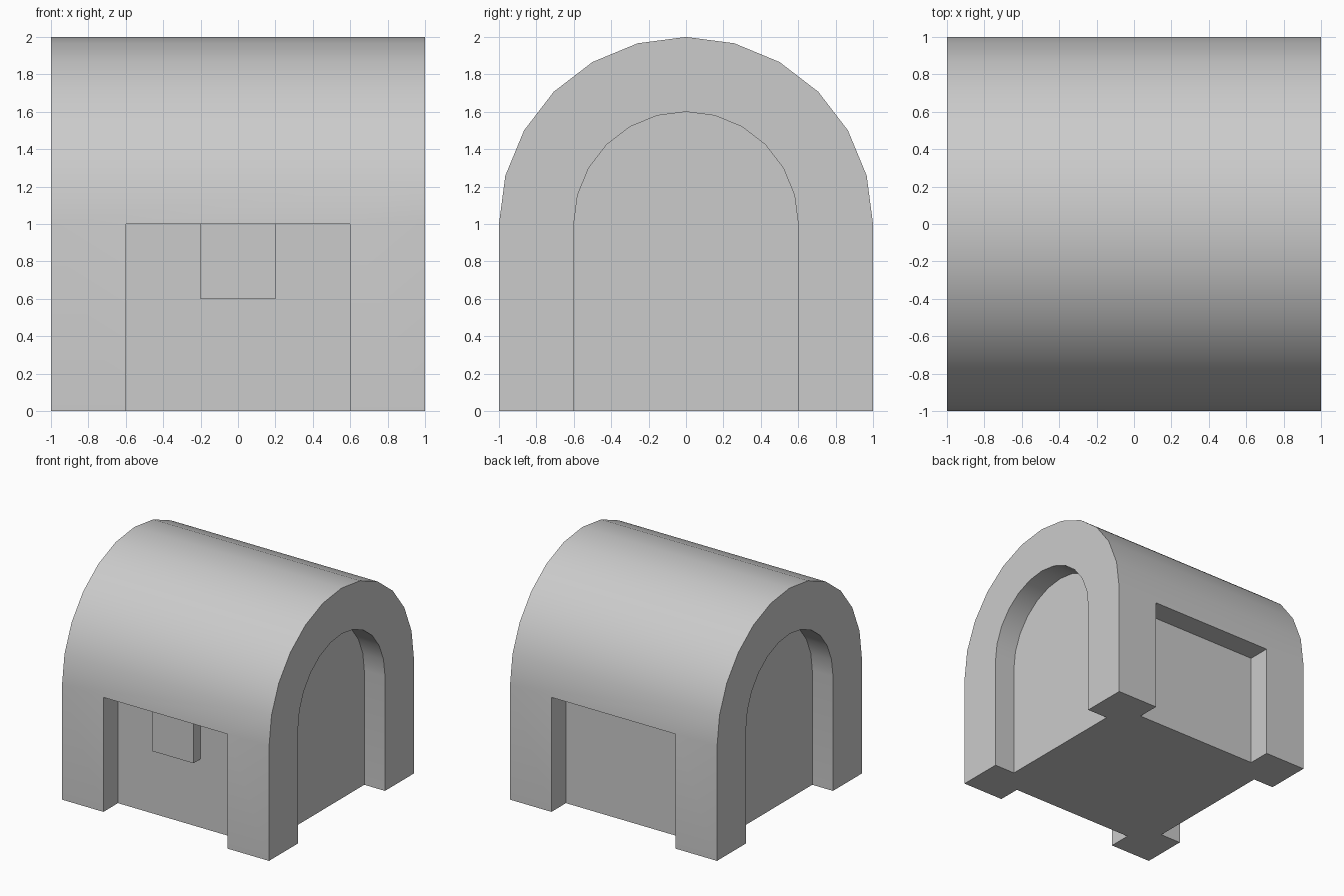
import bpy, bmesh, math
from mathutils import Vector

if "Cube" in bpy.data.objects:
    bpy.data.objects.remove(bpy.data.objects["Cube"])


def arch(radius, base):
    """Arched outline in (y, z): straight legs up to z = 1, then a 12-sided half round."""
    pts = [(radius * math.cos(math.pi * i / 12), 1 + radius * math.sin(math.pi * i / 12))
           for i in range(13)]
    return [(-radius, base), (radius, base)] + pts


def extrude_x(name, profile, x0, x1):
    """Solid made by sweeping a (y, z) profile from x0 to x1."""
    bm = bmesh.new()
    face = bm.faces.new([bm.verts.new((x0, y, z)) for y, z in profile])
    ext = bmesh.ops.extrude_face_region(bm, geom=[face], use_keep_orig=True)
    verts = [g for g in ext["geom"] if isinstance(g, bmesh.types.BMVert)]
    bmesh.ops.translate(bm, verts=verts, vec=Vector((x1 - x0, 0, 0)))
    bmesh.ops.recalc_face_normals(bm, faces=bm.faces)
    mesh = bpy.data.meshes.new(name)
    bm.to_mesh(mesh)
    bm.free()
    obj = bpy.data.objects.new(name, mesh)
    bpy.context.collection.objects.link(obj)
    return obj


def box(name, x0, x1, y0, y1, z0, z1):
    return extrude_x(name, [(y0, z0), (y1, z0), (y1, z1), (y0, z1)], x0, x1)


# Vaulted body
body = extrude_x("vaulted_body", arch(1.0, 0), -1, 1)

# Recesses: arched niches at the two ends, square ones at front and back
cutters = []
for s in (-1, 1):
    cutters.append(extrude_x("arched_niche_cutter", arch(0.6, -0.5), *sorted((s * 0.8, s * 1.5))))
    cutters.append(box("square_recess_cutter", -0.6, 0.6, *sorted((s * 0.8, s * 1.5)), -0.5, 1))

bpy.context.view_layer.objects.active = body
body.select_set(True)
for cutter in cutters:
    cutter.hide_render = True
    mod = body.modifiers.new("recess", 'BOOLEAN')
    mod.operation = 'DIFFERENCE'
    mod.solver = 'EXACT'
    mod.object = cutter
    bpy.ops.object.modifier_apply(modifier=mod.name)
for cutter in cutters:
    bpy.data.objects.remove(cutter)

# Smooth vault, crisp corners
bpy.ops.object.shade_smooth_by_angle(angle=math.radians(30))

# Small block hanging at the top of the front recess
box("front_block", -0.2, 0.2, -0.9, -0.8, 0.6, 1)
